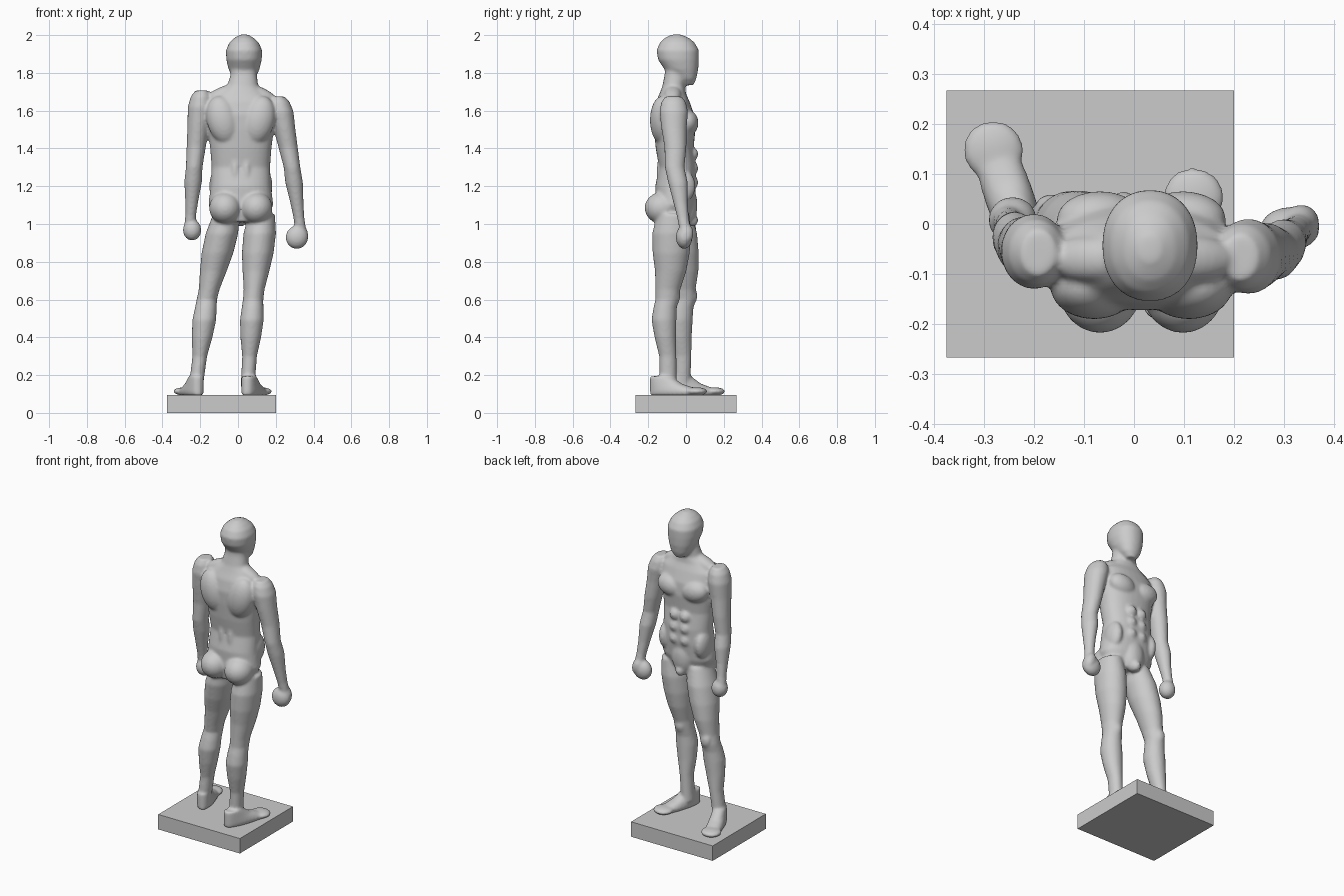
import bpy
import bmesh
from math import sin, cos, pi, copysign, radians
from mathutils import Matrix, Vector

default_cube = bpy.data.objects.get("Cube")
if default_cube:
    bpy.data.objects.remove(default_cube, do_unlink=True)


def make_material(name, color):
    material = bpy.data.materials.new(name)
    material.use_nodes = True
    material.diffuse_color = color
    material.node_tree.nodes["Principled BSDF"].inputs["Base Color"].default_value = color
    return material


def finish(name, bm, material):
    bmesh.ops.recalc_face_normals(bm, faces=bm.faces)
    mesh = bpy.data.meshes.new(name)
    bm.to_mesh(mesh)
    bm.free()
    mesh.materials.append(material)
    obj = bpy.data.objects.new(name, mesh)
    bpy.context.collection.objects.link(obj)
    return obj


def loft(bm, sections, roundness=1.0, transform=Matrix(), sides=32):
    """Skin a stack of level ovals given as (x, y, z, half width, half depth)."""
    rings = []
    for x, y, z, width, depth in sections:
        ring = []
        for i in range(sides):
            angle = 2 * pi * i / sides
            c, s = cos(angle), sin(angle)
            px = x + width * copysign(abs(c) ** roundness, c)
            py = y + depth * copysign(abs(s) ** roundness, s)
            ring.append(bm.verts.new(transform @ Vector((px, py, z))))
        rings.append(ring)
    for lower, upper in zip(rings, rings[1:]):
        for i in range(sides):
            j = (i + 1) % sides
            bm.faces.new((lower[i], lower[j], upper[j], upper[i]))
    bm.faces.new(rings[0])
    bm.faces.new(rings[-1])


def muscle(bm, center, radii, tilt=0.0):
    """Add an ellipsoid, tilted about the depth axis in degrees."""
    matrix = (Matrix.Translation(center)
              @ Matrix.Rotation(radians(tilt), 4, 'Y')
              @ Matrix.Diagonal((*radii, 1)))
    bmesh.ops.create_uvsphere(bm, u_segments=24, v_segments=16, radius=1, matrix=matrix)


def limb(bm, joints, profile):
    """Follow three joints; profile rows are (position, half width, half depth, forward shift)."""
    points = [Vector(joint) for joint in joints]
    sections = []
    for position, width, depth, shift in profile:
        bone = 0 if position < 1 else 1
        center = points[bone].lerp(points[bone + 1], position - bone)
        sections.append((center.x, center.y + shift, center.z, width, depth))
    loft(bm, sections)


def foot(bm, heel, turn, length):
    """A wedge with a fixed heel whose front shortens as it rises to the ankle."""
    matrix = Matrix.Translation(heel) @ Matrix.Rotation(radians(turn), 4, 'Z')
    sections = []
    for height, reach, width in ((0, .93, .044), (.02, .95, .05), (.035, .8, .047),
                                 (.06, .55, .042), (.1, .36, .036)):
        half = reach * length / 2
        sections.append((0, half, height, width, half))
    loft(bm, sections, .85, matrix)
    # Broad toes
    toes = matrix @ Vector((0, length * .8, .02))
    muscle(bm, toes, (.062, .06, .022))


body = bmesh.new()
middle = .015

# Trunk and neck
loft(body, [
    (middle, -.07, 1.01, .13, .08),
    (middle, -.06, 1.1, .172, .1),
    (middle, -.055, 1.2, .16, .108),
    (middle, -.045, 1.3, .155, .098),
    (middle, -.06, 1.4, .162, .1),
    (middle, -.06, 1.5, .175, .11),
    (middle, -.065, 1.58, .19, .108),
    (middle, -.07, 1.65, .18, .088),
    (middle, -.07, 1.69, .13, .07),
    (.025, -.065, 1.73, .082, .06),
    (.03, -.055, 1.79, .07, .058),
    (.03, -.05, 1.85, .07, .06),
], .88)

# Head with a flat face and narrow chin
loft(body, [
    (.033, .01, 1.735, .03, .03),
    (.033, .0, 1.77, .06, .055),
    (.032, -.025, 1.82, .082, .09),
    (.032, -.04, 1.87, .094, .108),
    (.032, -.044, 1.92, .096, .112),
    (.032, -.046, 1.96, .078, .092),
    (.032, -.048, 1.985, .052, .064),
    (.032, -.05, 2.003, .02, .025),
], .92)

# Paired trunk muscles
for side in (-1, 1):
    def at(offset, y, z):
        return (middle + side * offset, y, z)
    muscle(body, at(.083, .01, 1.535), (.088, .056, .066), side * -12)  # chest
    muscle(body, at(.095, -.125, 1.55), (.085, .066, .13), side * 14)  # shoulder blade
    muscle(body, at(.03, -.1, 1.27), (.035, .055, .16))  # lower back
    muscle(body, at(.083, -.125, 1.085), (.085, .094, .085))  # buttock
    muscle(body, at(.125, -.02, 1.2), (.042, .07, .09))  # flank
    muscle(body, at(.1, -.07, 1.69), (.1, .045, .035), side * 24)  # neck to shoulder
    for row in range(3):
        muscle(body, at(.036, .035, 1.22 + row * .075), (.035, .03, .036))  # belly
muscle(body, (middle, .01, 1.1), (.07, .05, .11))
muscle(body, (middle, .03, 1.02), (.03, .035, .035))

# Legs: hip, knee and ankle
leg_profile = [
    (-.3, .07, .085, .0),
    (0, .086, .104, .0),
    (.3, .084, .098, .004),
    (.57, .071, .083, .008),
    (.85, .055, .066, .0),
    (1, .054, .062, .0),
    (1.12, .058, .062, -.012),
    (1.27, .063, .066, -.018),
    (1.5, .055, .057, -.012),
    (1.75, .039, .046, .0),
    (2, .038, .045, .0),
    (2.15, .038, .045, .0),
]
left_leg = ((.115, -.075, .95), (.08, -.1, .6), (.055, -.095, .2))
right_leg = ((-.085, -.045, .95), (-.165, -.01, .6), (-.215, -.02, .2))
for joints in (left_leg, right_leg):
    limb(body, joints, leg_profile)
    muscle(body, Vector(joints[1]) + Vector((0, .045, .02)), (.033, .025, .045))  # kneecap
foot(body, (.04, -.19, .094), -18, .32)
foot(body, (-.205, -.075, .094), 19, .295)

# Arms: shoulder, elbow and wrist
arm_profile = [
    (-.27, .035, .045, .0),
    (-.17, .056, .065, .0),
    (0, .066, .076, .0),
    (.3, .058, .067, .0),
    (.65, .051, .058, .006),
    (1, .044, .052, .0),
    (1.3, .047, .052, .004),
    (1.7, .035, .038, .0),
    (2, .029, .031, .0),
    (2.2, .03, .03, .0),
]
left_arm = ((.228, -.065, 1.595), (.286, -.06, 1.3), (.323, -.015, 1.03))
right_arm = ((-.2, -.055, 1.62), (-.232, -.045, 1.3), (-.25, .0, 1.05))
for joints in (left_arm, right_arm):
    limb(body, joints, arm_profile)

# Closed hands
muscle(body, (.312, -.01, .93), (.06, .044, .062), 15)
muscle(body, (.335, .0, .95), (.035, .04, .055), -15)
muscle(body, (-.243, .008, .968), (.049, .047, .056))

# Fuse all body parts into one smooth skin
gray = make_material("plain gray", (.6, .6, .6, 1))
figure = finish("standing_figure", body, gray)
fuse = figure.modifiers.new("fuse", 'REMESH')
fuse.mode = 'VOXEL'
fuse.voxel_size = .008
fuse.use_smooth_shade = True
relax = figure.modifiers.new("relax", 'SMOOTH')
relax.factor = .5
relax.iterations = 8

# Rectangular base
plate = bmesh.new()
bmesh.ops.create_cube(plate, size=1, matrix=Matrix.Translation((-.0875, 0, .0475))
                      @ Matrix.Diagonal((.575, .534, .095, 1)))
finish("base_plate", plate, gray)
